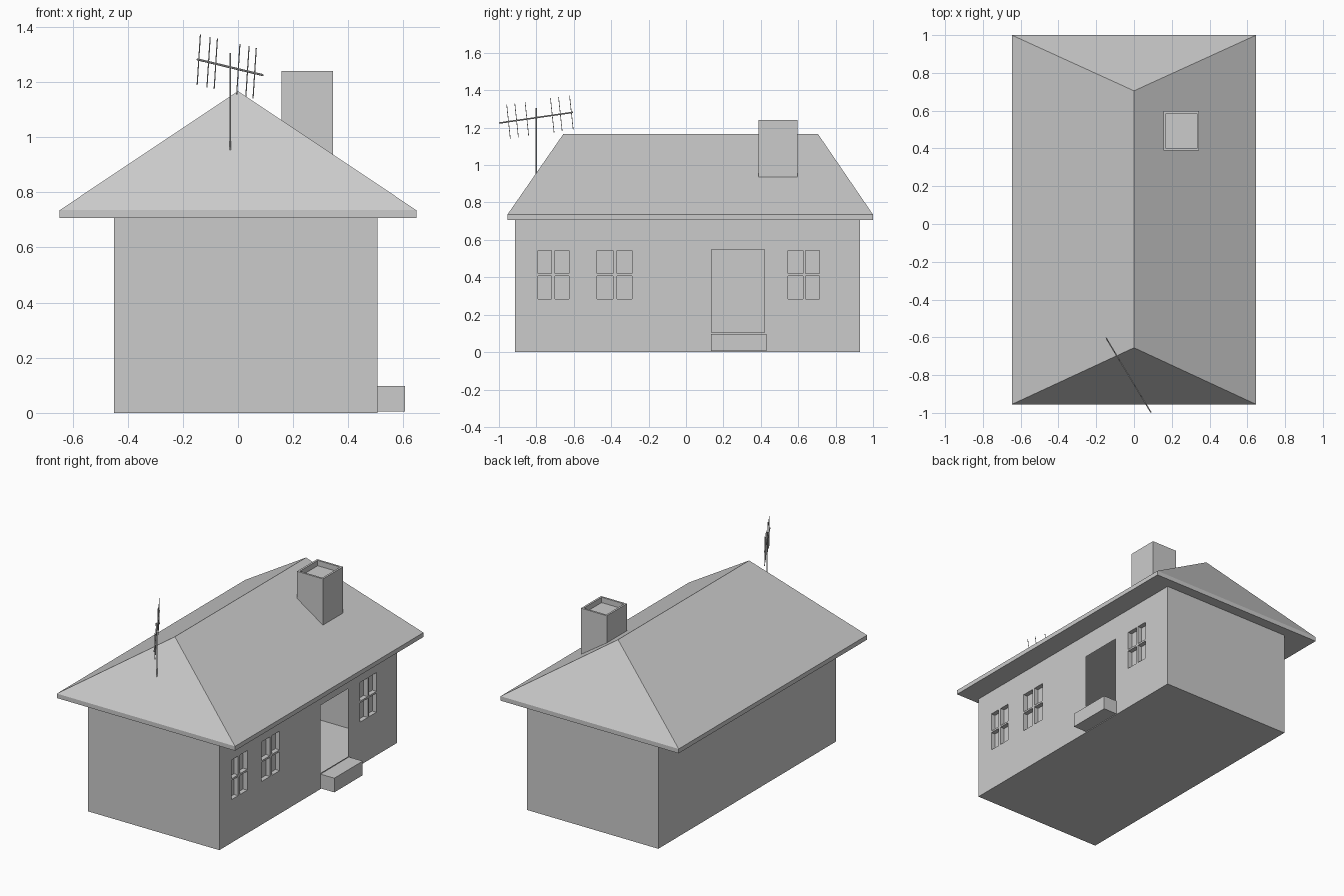
import bpy, bmesh
from mathutils import Vector

cube = bpy.data.objects.get("Cube")
if cube:
    bpy.data.objects.remove(cube, do_unlink=True)

grey = bpy.data.materials.new("plain_grey")
grey.use_nodes = True
grey.diffuse_color = (0.6, 0.6, 0.6, 1)
grey.node_tree.nodes["Principled BSDF"].inputs["Base Color"].default_value = grey.diffuse_color


def finish(bm, name):
    mesh = bpy.data.meshes.new(name)
    bm.to_mesh(mesh)
    bm.free()
    mesh.materials.append(grey)
    obj = bpy.data.objects.new(name, mesh)
    bpy.context.collection.objects.link(obj)
    return obj


def add_box(bm, low, high):
    low, high = Vector(low), Vector(high)
    verts = bmesh.ops.create_cube(bm, size=1)["verts"]
    for v in verts:
        v.co = (low + high) / 2 + v.co * (high - low)
    return verts


def rod(name, start, end, radius):
    start, end = Vector(start), Vector(end)
    axis = end - start
    bm = bmesh.new()
    bmesh.ops.create_cone(bm, cap_ends=True, segments=6, radius1=radius, radius2=radius, depth=axis.length)
    obj = finish(bm, name)
    obj.location = (start + end) / 2
    obj.rotation_mode = "QUATERNION"
    obj.rotation_quaternion = axis.to_track_quat("Z", "Y")


# House shell: thin walls and floor, hidden top left open under the roof
LEFT, RIGHT, FRONT, BACK, EAVES = -0.45, 0.505, -0.915, 0.93, 0.71
bm = bmesh.new()
add_box(bm, (LEFT, FRONT, 0), (RIGHT, BACK, EAVES))
bm.normal_update()
bmesh.ops.delete(bm, geom=[f for f in bm.faces if f.normal.z > 0.5 or f.normal.x > 0.5],
                 context="FACES_ONLY")

# Entrance wall: a grid of panels, with the doorway left open and the panes set back
panes_y = [(-0.79, -0.72), (-0.7, -0.625), (-0.475, -0.39), (-0.37, -0.29),
           (0.545, 0.625), (0.64, 0.715)]
panes_z = [(0.283, 0.408), (0.42, 0.543)]
door_y, door_z = (0.135, 0.42), (0.105, 0.55)
cuts_y = sorted({FRONT, BACK, *door_y, *sum(panes_y, ())})
cuts_z = sorted({0, EAVES, *door_z, *sum(panes_z, ())})
grid = {(y, z): bm.verts.new((RIGHT, y, z)) for y in cuts_y for z in cuts_z}
panes = []
for y0, y1 in zip(cuts_y, cuts_y[1:]):
    for z0, z1 in zip(cuts_z, cuts_z[1:]):
        if (y0, y1) == door_y and door_z[0] <= z0 < door_z[1]:
            continue
        face = bm.faces.new([grid[k] for k in ((y0, z0), (y1, z0), (y1, z1), (y0, z1))])
        if (y0, y1) in panes_y and (z0, z1) in panes_z:
            panes.append(face)
for face in bmesh.ops.extrude_discrete_faces(bm, faces=panes)["faces"]:
    bmesh.ops.translate(bm, verts=face.verts, vec=(-0.03, 0, 0))
bmesh.ops.remove_doubles(bm, verts=bm.verts, dist=0.0001)
# Merge the flat panels into clean walls
bmesh.ops.dissolve_limit(bm, angle_limit=0.01, verts=bm.verts, edges=bm.edges)
finish(bm, "house_walls")

# Hipped roof on a thin eaves slab
bm = bmesh.new()
verts = add_box(bm, (-0.647, -0.955, 0.706), (0.647, 1.0, 0.735))
bm.normal_update()
top = next(f for f in bm.faces if f.normal.z > 0.5)
corners = list(top.verts)
bm.faces.remove(top)
ridge = {s: bm.verts.new((0, y, 1.167)) for s, y in ((-1, -0.655), (1, 0.705))}
for a, b in zip(corners, corners[1:] + corners[:1]):
    ends = [ridge[1 if v.co.y > 0 else -1] for v in (b, a)]
    bm.faces.new([a, b] + (ends if ends[0] != ends[1] else ends[:1]))
bmesh.ops.recalc_face_normals(bm, faces=bm.faces)
finish(bm, "hipped_roof")

# Chimney with a sunken top
bm = bmesh.new()
add_box(bm, (0.157, 0.388, 0.9), (0.345, 0.597, 1.24))
bm.normal_update()
top = next(f for f in bm.faces if f.normal.z > 0.5)
bmesh.ops.inset_region(bm, faces=[top], thickness=0.018)
pot = bmesh.ops.extrude_discrete_faces(bm, faces=[top])["faces"][0]
bmesh.ops.translate(bm, verts=pot.verts, vec=(0, 0, -0.035))
finish(bm, "chimney")

# Door step
bm = bmesh.new()
add_box(bm, (RIGHT, 0.135, 0.005), (0.605, 0.43, 0.098))
finish(bm, "door_step")

# Aerial: mast, sloping boom and upright rods
boom_start, boom_end = Vector((-0.147, -0.605, 1.282)), Vector((0.09, -0.998, 1.225))
boom = (boom_end - boom_start).normalized()
upright = (Vector((0, 0, 1)) - boom * boom.z).normalized() * 0.092
rod("aerial_mast", (-0.028, -0.8, 0.95), (-0.028, -0.8, 1.305), 0.004)
rod("aerial_boom", boom_start, boom_end, 0.004)
for i, t in enumerate((0.02, 0.17, 0.28, 0.625, 0.765, 0.875)):
    middle = boom_start.lerp(boom_end, t)
    rod(f"aerial_rod_{i + 1}", middle - upright, middle + upright, 0.002)
